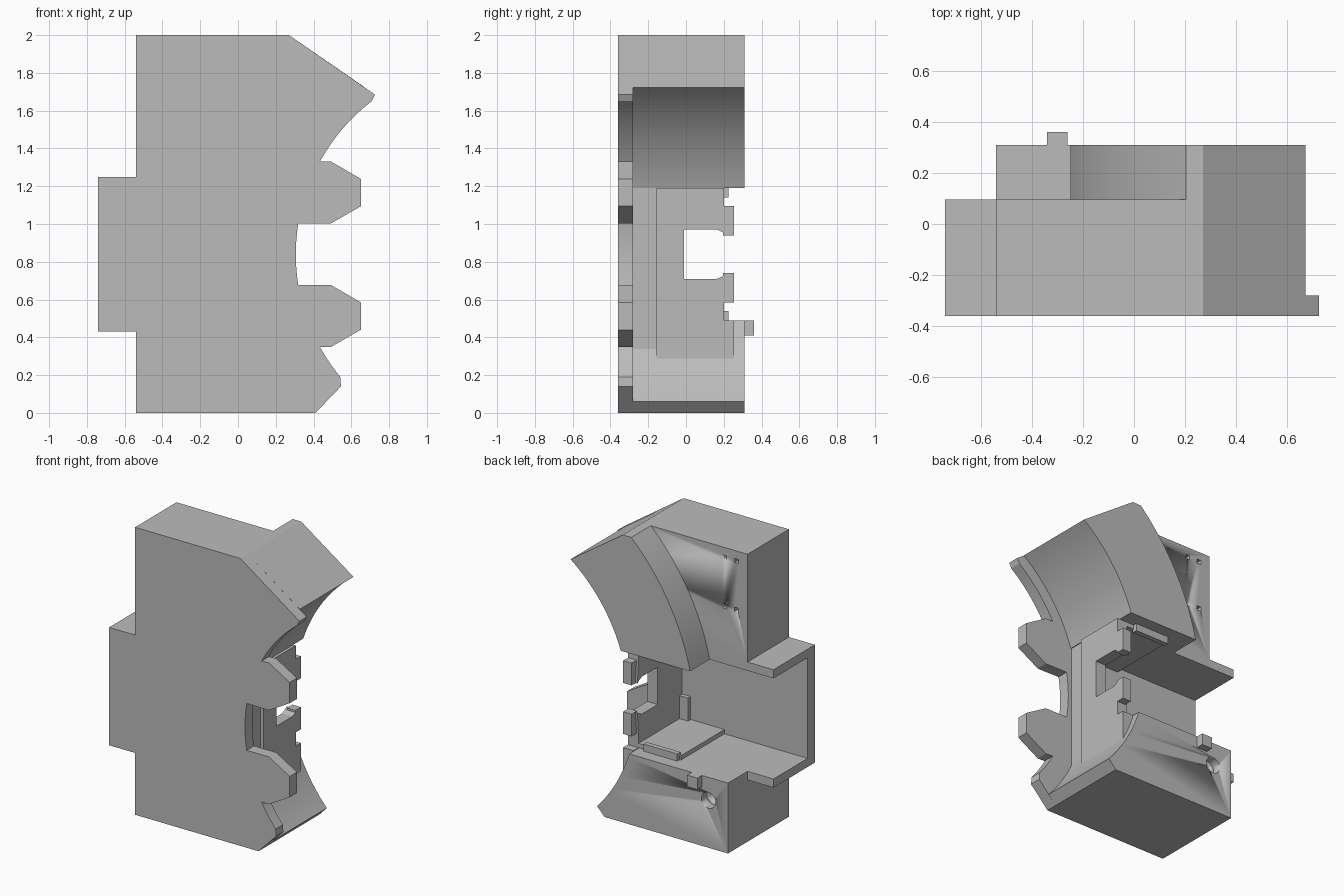
import bpy, bmesh, math
from mathutils import Vector

if "Cube" in bpy.data.objects:
    bpy.data.objects.remove(bpy.data.objects["Cube"])

grey = bpy.data.materials.new("plain grey")
grey.diffuse_color = (0.5, 0.5, 0.5, 1)
grey.use_nodes = True
grey.node_tree.nodes["Principled BSDF"].inputs["Base Color"].default_value = grey.diffuse_color

CX, CZ = 1.328, 0.84          # shared centre of all the concave arcs


def arc(r, z0, z1, n=20):
    """Points on the left side of the shared circle between two heights."""
    zs = [z0 + (z1 - z0) * i / n for i in range(n + 1)]
    return [(CX - math.sqrt(r * r - (z - CZ) ** 2), z) for z in zs]


def extrude(name, pts, a, b, axis='Y'):
    """Extrude an xz profile along y, or a yz profile along x."""
    place = (lambda p, t: (p[0], t, p[1])) if axis == 'Y' else (lambda p, t: (t, p[0], p[1]))
    bm = bmesh.new()
    face = bm.faces.new([bm.verts.new(place(p, a)) for p in pts])
    ext = bmesh.ops.extrude_face_region(bm, geom=[face])
    move = Vector(place((0, 0), b - a))
    bmesh.ops.translate(bm, vec=move, verts=[g for g in ext['geom'] if isinstance(g, bmesh.types.BMVert)])
    bmesh.ops.recalc_face_normals(bm, faces=bm.faces)
    me = bpy.data.meshes.new(name)
    bm.to_mesh(me)
    bm.free()
    ob = bpy.data.objects.new(name, me)
    bpy.context.collection.objects.link(ob)
    me.materials.append(grey)
    bpy.ops.object.select_all(action='DESELECT')
    ob.select_set(True)
    bpy.context.view_layer.objects.active = ob
    bpy.ops.object.shade_smooth_by_angle(angle=math.radians(25))
    return ob


def box(name, x, y, z):
    return extrude(name, [(x[0], z[0]), (x[1], z[0]), (x[1], z[1]), (x[0], z[1])], *y)


def cut(target, cutter):
    mod = target.modifiers.new("cut", 'BOOLEAN')
    mod.operation, mod.object, mod.solver = 'DIFFERENCE', cutter, 'EXACT'
    bpy.context.view_layer.objects.active = target
    bpy.ops.object.modifier_apply(modifier=mod.name)
    bpy.data.objects.remove(cutter)


def circle(x, z, r, n=24):
    return [(x + r * math.cos(2 * math.pi * i / n), z + r * math.sin(2 * math.pi * i / n)) for i in range(n)]


# Front plate with two teeth and a concave right edge
def tooth(z):
    return [(0.49, z - 0.165), (0.65, z - 0.073), (0.65, z + 0.072), (0.49, z + 0.165)]


plate = [(-0.54, 0), (0.41, 0), (0.545, 0.14)]
plate += arc(1.02, 0.19, 0.35, 8) + tooth(0.513) + arc(1.022, 0.678, 1.004, 12)
plate += tooth(1.167) + arc(1.02, 1.33, 1.65, 14) + [(0.725, 1.685), (0.27, 2), (-0.54, 2)]
plate += [(-0.54, 1.25), (-0.74, 1.25), (-0.74, 0.43), (-0.54, 0.43)]
extrude("front_plate", plate, -0.36, -0.28)

# Upper block with its side ledge, and the thicker curved band behind it
inner = [(0.27, 2)] + arc(1.1, 1.723, 1.19)
upper = extrude("upper_block", [(-0.54, 2)] + inner + [(-0.74, 1.19), (-0.74, 1.25), (-0.54, 1.25)], -0.28, 0.095)
extrude("curved_band", inner + arc(1.615, 1.19, 2.0), 0.095, 0.31)

# Four small square holes in the upper block
for x in (-0.455, -0.363):
    for z in (1.59, 1.93):
        cut(upper, box("hole_cutter", (x - 0.015, x + 0.015), (0.05, 0.15), (z - 0.015, z + 0.015)))

# Lower block with its side ledge, bored at the back
base = [(-0.54, 0), (0.41, 0)] + arc(1.162, 0.06, 0.49)
extrude("lower_block", base + [(-0.74, 0.49), (-0.74, 0.43), (-0.54, 0.43)], -0.28, 0.095)
rear = extrude("lower_rear_block", base + [(-0.54, 0.49)], 0.095, 0.31)
cut(rear, extrude("bore_cutter", circle(-0.39, 0.33, 0.055), 0.25, 0.4))
cut(rear, extrude("pilot_cutter", circle(-0.39, 0.33, 0.035), 0.15, 0.4))
box("latch_tab", (-0.34, -0.26), (0.29, 0.36), (0.41, 0.49))

# End wall of the channel: strip, notched panel and two finger pads
box("end_wall_strip", (0.225, 0.28), (-0.28, -0.155), (0.3, 1.19))
half = [(-0.01, 0.13), (0.165, 0.13), (0.19, 0.118), (0.215, 0.1), (0.2, 0.255), (0.2, 0.35)]
panel = [(-0.155, CZ + 0.35), (-0.155, 0.26), (0.255, 0.26), (0.255, 0.49)]
panel += [(y, CZ - z) for y, z in reversed(half)] + [(y, CZ + z) for y, z in half]
extrude("end_panel", panel, 0.225, 0.305, 'X')

# Mirrored floor and ceiling fittings inside the channel
for s, side in ((-1, "lower"), (1, "upper")):
    def zz(a, b):
        return sorted((CZ + s * a, CZ + s * b))
    box(side + "_finger", (0.24, 0.305), (0.195, 0.255), zz(0.1, 0.255))
    box(side + "_rail_plate", (-0.1, 0.225), (-0.28, 0.2), zz(0.32, 0.35))
    box(side + "_rail_lip", (-0.09, 0.17), (0.19, 0.225), zz(0.3, 0.35))
box("wall_bracket", (0.16, 0.225), (-0.28, -0.25), (0.5, 0.68))
